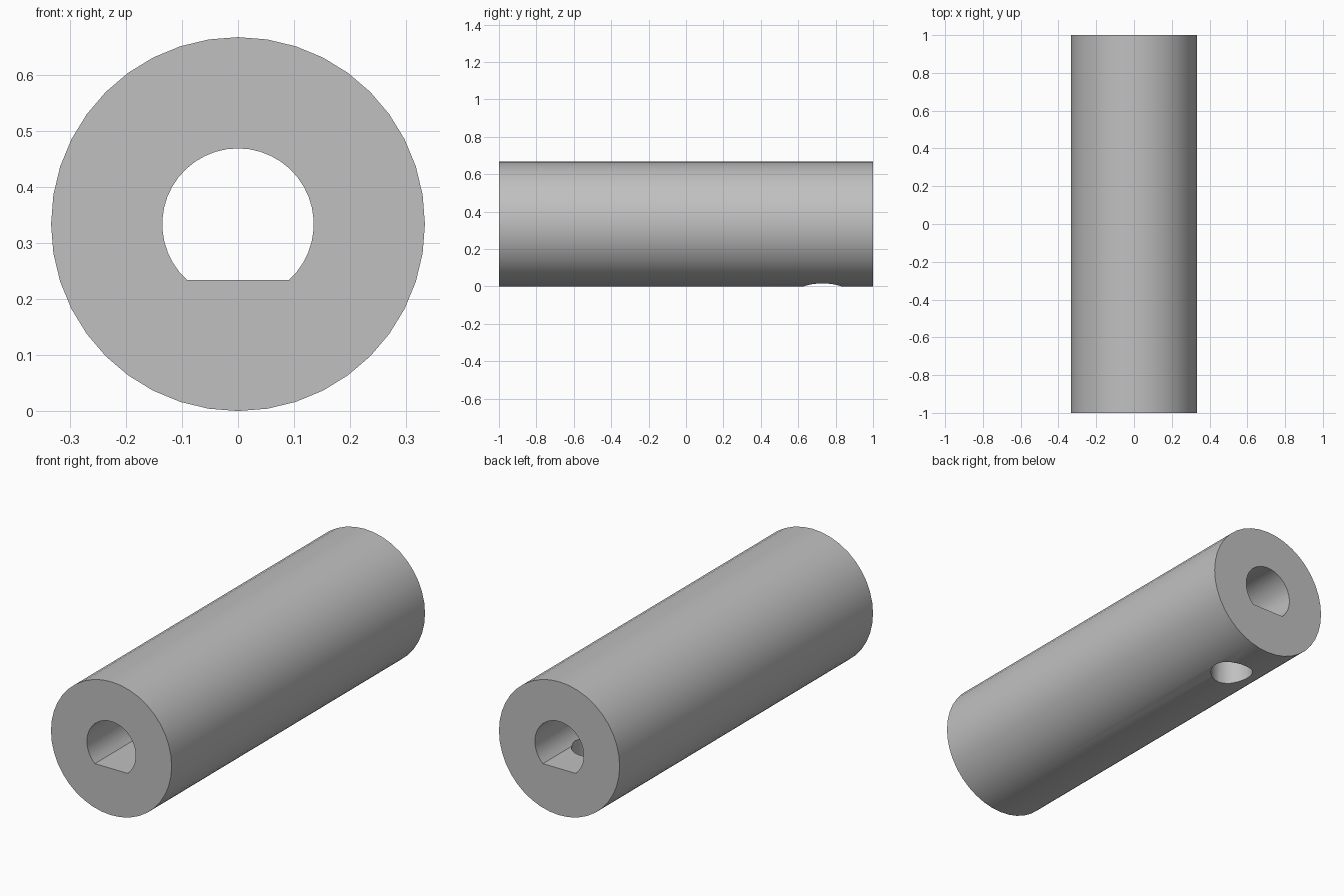
import bpy, bmesh, math

cube = bpy.data.objects.get("Cube")
if cube:
    bpy.data.objects.remove(cube, do_unlink=True)

R = 1 / 3            # outer radius, also the height of the axis
BORE_R = 0.135
FLAT = 0.1           # distance of the bore flat below the axis
HOLE_R = 0.1
HOLE_Y = 0.73

grey = bpy.data.materials.new("plain_grey")
grey.use_nodes = True
grey.diffuse_color = (0.53, 0.53, 0.53, 1)
grey.node_tree.nodes["Principled BSDF"].inputs["Base Color"].default_value = grey.diffuse_color


def arc(radius, start, sweep, steps):
    """Points along an arc, angles in radians."""
    return [(radius * math.cos(start + sweep * i / steps),
             radius * math.sin(start + sweep * i / steps)) for i in range(steps + 1)]


def prism(name, points, place, shift):
    """Extrude a closed outline, mapped into space by place, along shift."""
    bm = bmesh.new()
    face = bm.faces.new([bm.verts.new(place(a, b)) for a, b in points])
    new = bmesh.ops.extrude_face_region(bm, geom=[face])["geom"]
    bmesh.ops.translate(bm, vec=shift, verts=[v for v in new if isinstance(v, bmesh.types.BMVert)])
    bmesh.ops.recalc_face_normals(bm, faces=bm.faces)
    mesh = bpy.data.meshes.new(name)
    bm.to_mesh(mesh)
    bm.free()
    mesh.materials.append(grey)
    obj = bpy.data.objects.new(name, mesh)
    bpy.context.collection.objects.link(obj)
    return obj


# Outer sleeve, lying along y
sleeve = prism("shaft_sleeve", arc(R, 0, math.tau, 40)[:-1],
               lambda a, b: (a, -1, R + b), (0, 2, 0))

# D-shaped bore with its flat at the bottom
corner = math.asin(FLAT / BORE_R)
bore = prism("bore_cutter", arc(BORE_R, -corner, math.pi + 2 * corner, 32),
             lambda a, b: (a, -1.1, R + b), (0, 2.2, 0))

# Set-screw hole, from the underside up into the bore
hole = prism("screw_hole_cutter", arc(HOLE_R, 0, math.tau, 32)[:-1],
             lambda a, b: (a, HOLE_Y + b, -0.1), (0, 0, 0.1 + R))

bpy.ops.object.select_all(action="DESELECT")
sleeve.select_set(True)
bpy.context.view_layer.objects.active = sleeve
for cutter in (bore, hole):
    cutter.hide_render = True
    mod = sleeve.modifiers.new(cutter.name, "BOOLEAN")
    mod.operation = "DIFFERENCE"
    mod.solver = "EXACT"
    mod.object = cutter
    bpy.ops.object.modifier_apply(modifier=mod.name)
    bpy.data.objects.remove(cutter, do_unlink=True)

bpy.ops.object.shade_smooth_by_angle(angle=math.radians(30))
